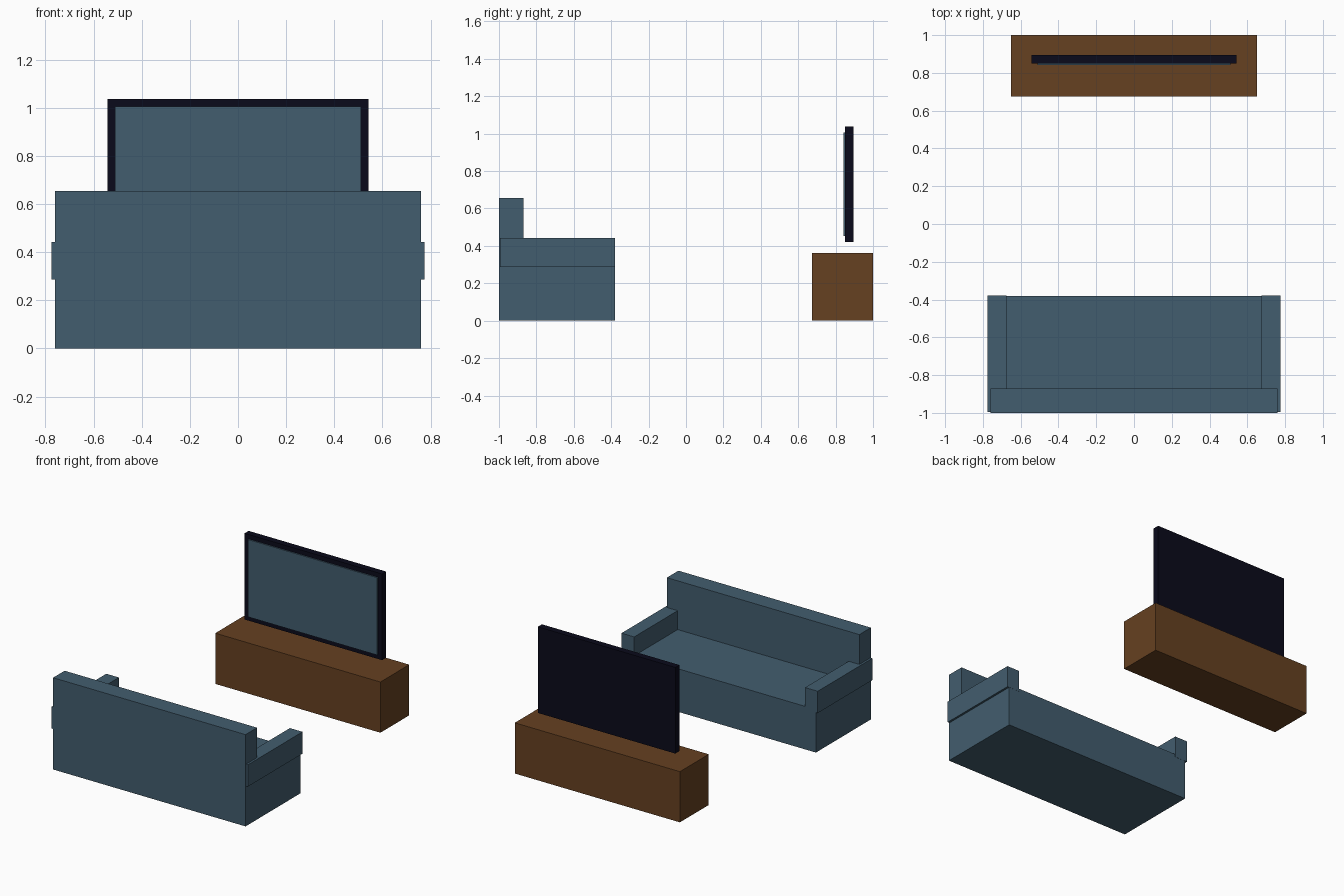
import bpy
import bmesh
from mathutils import Vector

if "Cube" in bpy.data.objects:
    bpy.data.objects.remove(bpy.data.objects["Cube"])


def material(name, rgb):
    m = bpy.data.materials.new(name)
    m.diffuse_color = (*rgb, 1.0)
    m.use_nodes = True
    m.node_tree.nodes["Principled BSDF"].inputs["Base Color"].default_value = m.diffuse_color
    return m


FABRIC = material("slate_blue", (0.055, 0.110, 0.158))
WOOD = material("brown_wood", (0.133, 0.052, 0.015))
CASING = material("dark_navy", (0.003, 0.003, 0.011))


def box(name, x, y, z, mat):
    """Box spanning the (min, max) ranges x, y and z."""
    bm = bmesh.new()
    bmesh.ops.create_cube(bm, size=1.0)
    size = Vector((x[1] - x[0], y[1] - y[0], z[1] - z[0]))
    centre = Vector((x[0] + x[1], y[0] + y[1], z[0] + z[1])) / 2
    bmesh.ops.scale(bm, vec=size, verts=bm.verts)
    bmesh.ops.translate(bm, vec=centre, verts=bm.verts)
    mesh = bpy.data.meshes.new(name)
    bm.to_mesh(mesh)
    bm.free()
    mesh.materials.append(mat)
    obj = bpy.data.objects.new(name, mesh)
    bpy.context.collection.objects.link(obj)
    return obj


# Sofa: seat block, backrest and two overhanging arms
box("sofa_seat", (-0.76, 0.76), (-1.0, -0.38), (0.0, 0.307), FABRIC)
box("sofa_back", (-0.76, 0.76), (-1.0, -0.87), (0.307, 0.655), FABRIC)
for side, x in (("left", (-0.775, -0.675)), ("right", (0.675, 0.775))):
    box("sofa_arm_" + side, x, (-0.995, -0.379), (0.286, 0.442), FABRIC)

# Low cabinet
box("tv_cabinet", (-0.652, 0.652), (0.675, 1.0), (0.0, 0.362), WOOD)

# Television floating above the cabinet, with the screen facing the sofa
box("tv_casing", (-0.543, 0.543), (0.85, 0.896), (0.422, 1.037), CASING)
box("tv_screen", (-0.51, 0.51), (0.841, 0.85), (0.453, 1.005), FABRIC)
